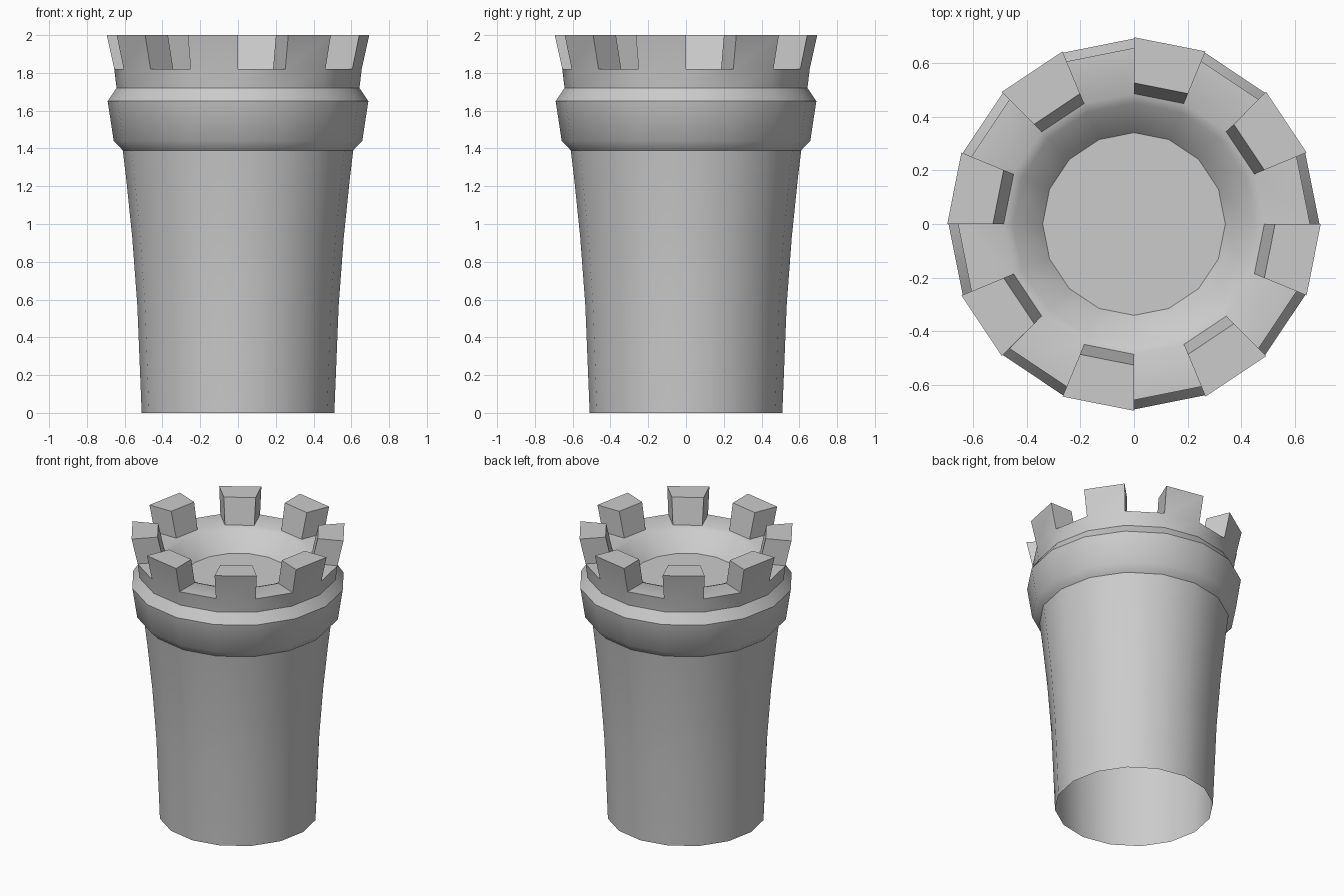
import bpy, bmesh, math

if "Cube" in bpy.data.objects:
    bpy.data.objects.remove(bpy.data.objects["Cube"])

SIDES = 16
# Revolved profile (radius, z): outer wall, collar, crenel floor, bowl
PROFILE = [(0.51, 0), (0.533, 0.57), (0.56, 0.93), (0.592, 1.24), (0.61, 1.39),
           (0.658, 1.44), (0.69, 1.65), (0.643, 1.72), (0.655, 1.82),
           (0.485, 1.82), (0.45, 1.805), (0.34, 1.685)]
FLOOR = 8  # profile index of the crenel floor band

bm = bmesh.new()


def ring(r, z):
    return [bm.verts.new((r * math.cos(i * math.tau / SIDES),
                          r * math.sin(i * math.tau / SIDES), z)) for i in range(SIDES)]


rings = [ring(r, z) for r, z in PROFILE]

# Tower shell, open underneath; every second floor segment rises into a merlon
for k, (a, b) in enumerate(zip(rings, rings[1:])):
    for i in range(SIDES):
        j = (i + 1) % SIDES
        base = [a[i], a[j], b[j], b[i]]
        if k == FLOOR and i % 2:
            top = []
            for v in base:
                s = 1 + 0.04 / v.co.xy.length
                top.append(bm.verts.new((v.co.x * s, v.co.y * s, 2.0)))
            for n in range(4):
                m = (n + 1) % 4
                bm.faces.new((base[n], base[m], top[m], top[n]))
            bm.faces.new(top)
        else:
            bm.faces.new(base)

# Bowl floor
bm.faces.new(rings[-1])

mesh = bpy.data.meshes.new("tower")
bm.to_mesh(mesh)
bm.free()
tower = bpy.data.objects.new("tower", mesh)
bpy.context.collection.objects.link(tower)
bpy.context.view_layer.objects.active = tower
tower.select_set(True)
bpy.ops.object.shade_smooth_by_angle(angle=math.radians(35))
